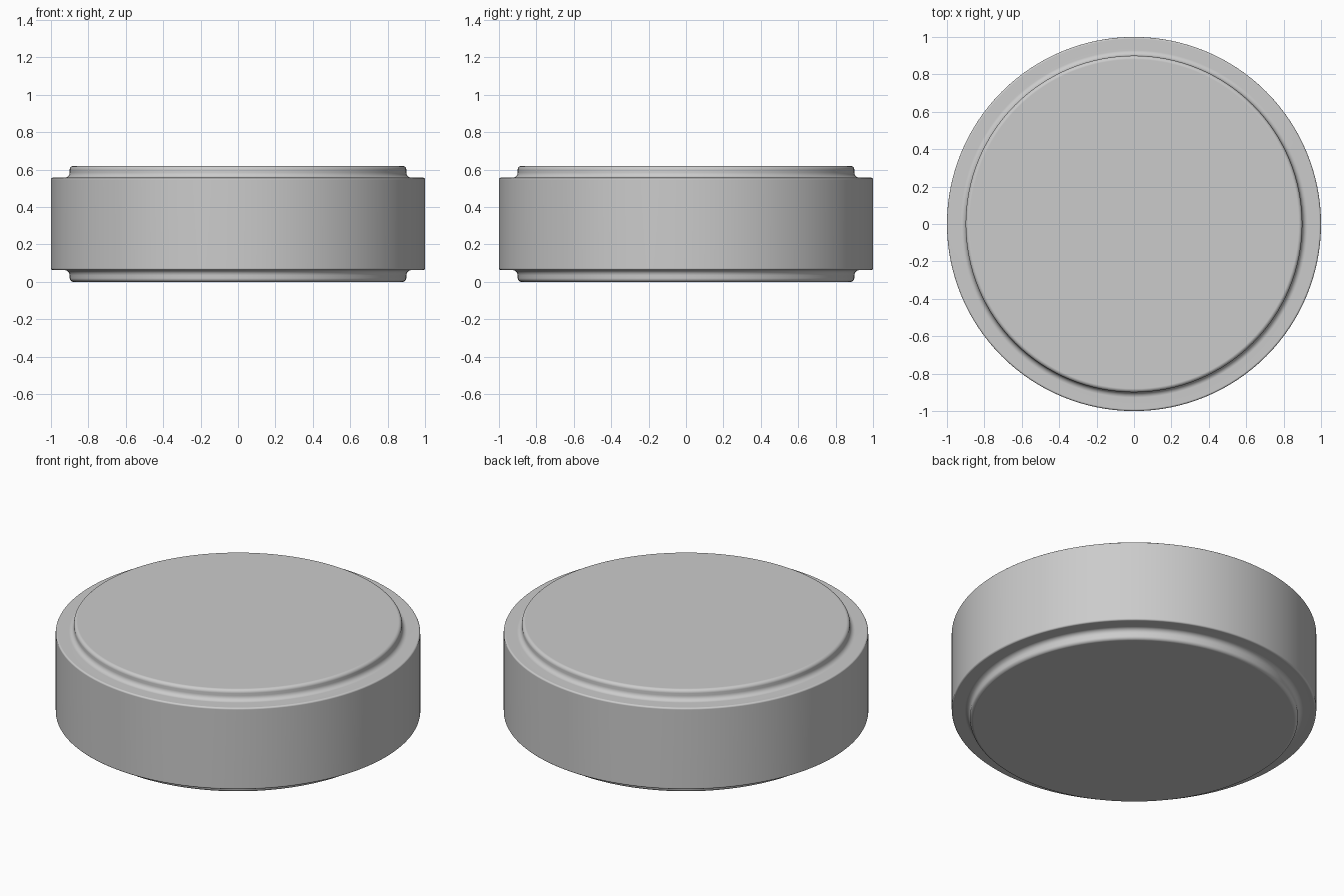
import bpy, bmesh, math
from mathutils import Matrix, Vector

cube = bpy.data.objects.get("Cube")
if cube:
    bpy.data.objects.remove(cube, do_unlink=True)

SEGMENTS = 128
MID, HALF_BODY, HALF_ALL = 0.31, 0.247, 0.31
BODY_R, RIM_R = 1.0, 0.9

# Plain grey material
grey = bpy.data.materials.new("plain_grey")
grey.use_nodes = True
colour = (0.6, 0.6, 0.6, 1)
grey.diffuse_color = colour
grey.node_tree.nodes["Principled BSDF"].inputs["Base Color"].default_value = colour


def arc(cx, cz, radius, start, end, steps=5):
    """Points of a rounded corner, in (radius, height)."""
    angles = [math.radians(start + (end - start) * i / steps) for i in range(steps + 1)]
    return [(cx + radius * math.cos(a), cz + radius * math.sin(a)) for a in angles]


# Upper half of the outline: rounded body edge, fillet at the step, rounded rim
edge, fillet, rim = 0.01, 0.028, 0.02
upper = arc(BODY_R - edge, HALF_BODY - edge, edge, 0, 90)
upper += arc(RIM_R + fillet, HALF_BODY + fillet, fillet, 270, 180)
upper += arc(RIM_R - rim, HALF_ALL - rim, rim, 0, 90)

# The lower half mirrors the upper one
outline = [(r, -h) for r, h in reversed(upper)] + upper

# Turn the outline around the upright axis and close both ends
bm = bmesh.new()
rings = []
for r, h in outline:
    ring = bmesh.ops.create_circle(bm, segments=SEGMENTS, radius=r,
                                   matrix=Matrix.Translation(Vector((0, 0, MID + h))))
    rings.append(ring["verts"])
for low, high in zip(rings, rings[1:]):
    for i in range(SEGMENTS):
        j = (i + 1) % SEGMENTS
        bm.faces.new((low[i], low[j], high[j], high[i]))
bm.faces.new(rings[0])
bm.faces.new(rings[-1])
bmesh.ops.recalc_face_normals(bm, faces=bm.faces)

mesh = bpy.data.meshes.new("stepped_disc")
bm.to_mesh(mesh)
bm.free()
mesh.materials.append(grey)
disc = bpy.data.objects.new("stepped_disc", mesh)
bpy.context.collection.objects.link(disc)

# Smooth shading, with the flat ends kept flat
bpy.context.view_layer.objects.active = disc
disc.select_set(True)
bpy.ops.object.shade_smooth_by_angle(angle=math.radians(30))
weighted = disc.modifiers.new("flat_ends", "WEIGHTED_NORMAL")
weighted.keep_sharp = True
